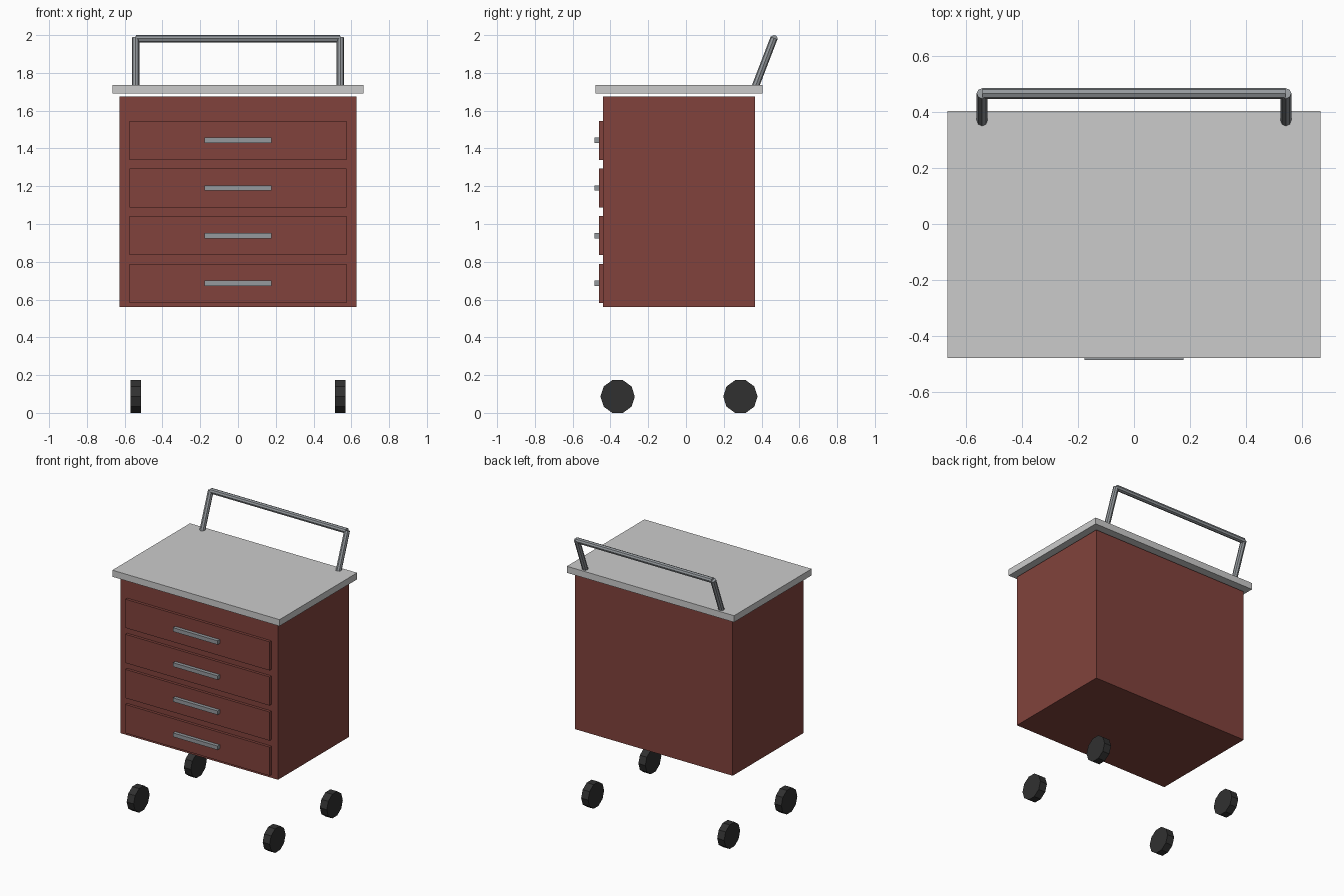
import bpy, bmesh
from mathutils import Vector, Matrix

if "Cube" in bpy.data.objects:
    bpy.data.objects.remove(bpy.data.objects["Cube"])

RED = bpy.data.materials.new("red_paint")
RED.diffuse_color = (0.22, 0.055, 0.045, 1)
RED.use_nodes = True
RED.node_tree.nodes["Principled BSDF"].inputs["Base Color"].default_value = RED.diffuse_color
BLACK = bpy.data.materials.new("black_rubber")
BLACK.diffuse_color = (0.03, 0.03, 0.03, 1)
BLACK.use_nodes = True
BLACK.node_tree.nodes["Principled BSDF"].inputs["Base Color"].default_value = BLACK.diffuse_color
STEEL = bpy.data.materials.new("steel")
STEEL.diffuse_color = (0.3, 0.32, 0.34, 1)
STEEL.use_nodes = True
STEEL.node_tree.nodes["Principled BSDF"].inputs["Base Color"].default_value = STEEL.diffuse_color


def finish(bm, name, mat):
    me = bpy.data.meshes.new(name)
    bm.to_mesh(me)
    bm.free()
    ob = bpy.data.objects.new(name, me)
    bpy.context.collection.objects.link(ob)
    if mat:
        me.materials.append(mat)
    return ob


def box(name, lo, hi, mat=None):
    lo, hi = Vector(lo), Vector(hi)
    bm = bmesh.new()
    m = Matrix.Translation((lo + hi) / 2) @ Matrix.Diagonal((*(hi - lo), 1))
    bmesh.ops.create_cube(bm, size=1, matrix=m)
    return finish(bm, name, mat)


def rod(name, a, b, r, sides, mat=None):
    a, b = Vector(a), Vector(b)
    bm = bmesh.new()
    m = Matrix.Translation((a + b) / 2) @ (b - a).to_track_quat('Z', 'Y').to_matrix().to_4x4()
    bmesh.ops.create_cone(bm, cap_ends=True, segments=sides, radius1=r, radius2=r,
                          depth=(b - a).length, matrix=m)
    return finish(bm, name, mat)


# Cabinet and worktop
box("cabinet_body", (-0.627, -0.44, 0.561), (0.627, 0.365, 1.676), RED)
box("worktop", (-0.665, -0.478, 1.69), (0.665, 0.404, 1.737))

# Drawer fronts with bar pulls
for i in range(4):
    z = 0.686 + i * 0.2523
    box(f"drawer_front_{i + 1}", (-0.574, -0.46, z - 0.103), (0.574, -0.438, z + 0.103), RED)
    box(f"drawer_pull_{i + 1}", (-0.177, -0.485, z - 0.014), (0.177, -0.459, z + 0.014), STEEL)

# Push handle at the back
for side, sx in (("left", -1), ("right", 1)):
    rod(f"push_handle_post_{side}", (sx * 0.542, 0.366, 1.725), (sx * 0.542, 0.466, 1.985), 0.0195, 8, STEEL)
rod("push_handle_bar", (-0.54, 0.466, 1.981), (0.54, 0.466, 1.981), 0.0195, 8, STEEL)

# Ten-sided wheels, flat side down
for end, y in (("front", -0.362), ("back", 0.288)):
    for side, sx in (("left", -1), ("right", 1)):
        w = rod(f"wheel_{end}_{side}", (-0.0275, 0, 0), (0.0275, 0, 0), 0.091, 10, BLACK)
        # turn so a vertex points along y
        v = w.data.vertices[0].co
        ang = Vector((v.y, v.z)).angle_signed(Vector((1, 0)))
        w.data.transform(Matrix.Rotation(-ang, 4, 'X'))
        low = min(p.co.z for p in w.data.vertices)
        w.location = (sx * 0.541, y, -low)
